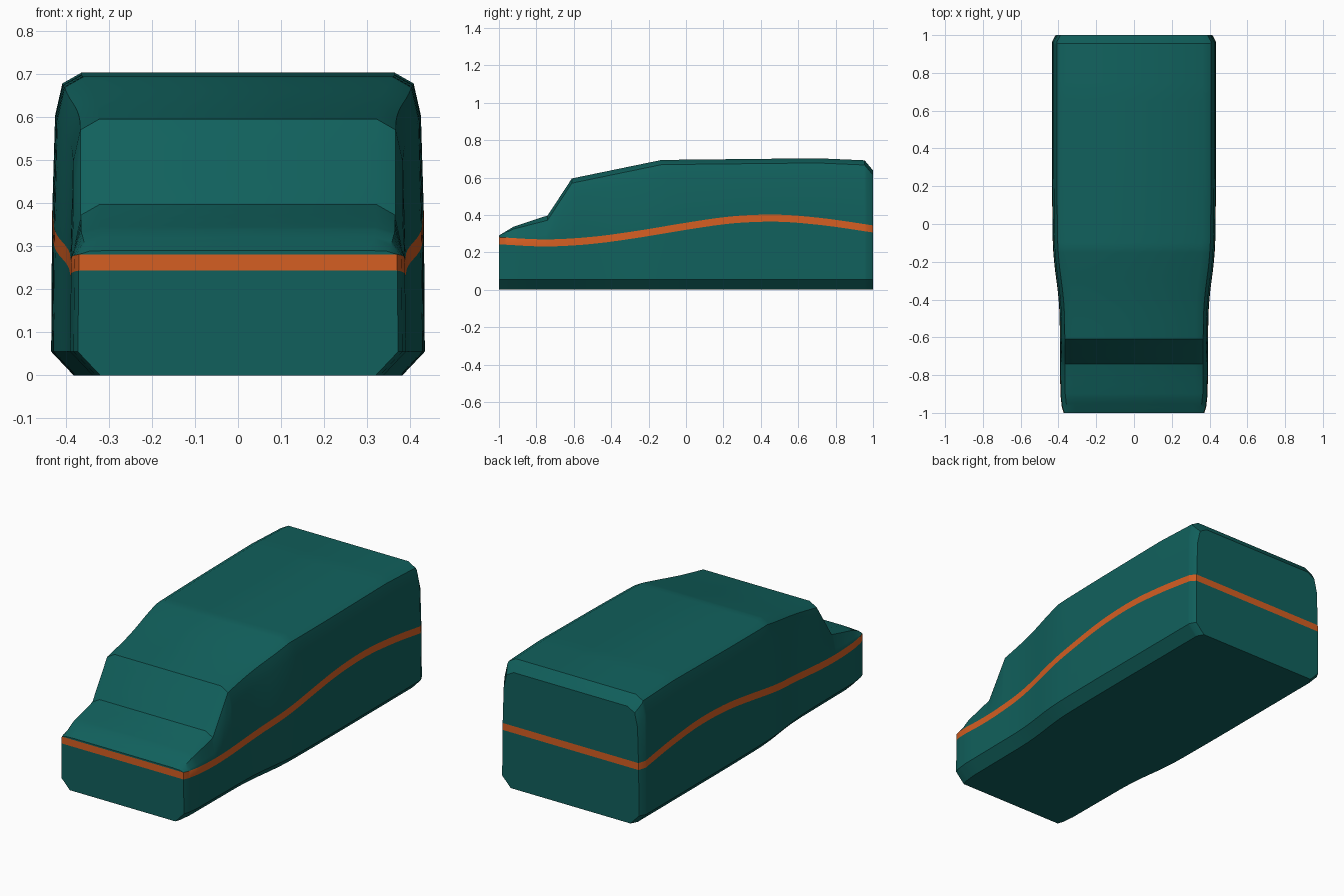
import bpy
import bmesh
import math

cube = bpy.data.objects.get("Cube")
if cube:
    bpy.data.objects.remove(cube, do_unlink=True)


def material(name, rgb):
    mat = bpy.data.materials.new(name)
    mat.use_nodes = True
    mat.diffuse_color = (*rgb, 1)
    mat.node_tree.nodes["Principled BSDF"].inputs["Base Color"].default_value = (*rgb, 1)
    return mat


def linear(points, y):
    """Straight interpolation through (y, value) pairs."""
    for (a, va), (b, vb) in zip(points, points[1:]):
        if y <= b:
            return va + (vb - va) * (y - a) / (b - a)
    return points[-1][1]


def eased(points, y):
    """Smooth interpolation: average of the straight one over a short window."""
    lo, hi = points[0][0], points[-1][0]
    reach = min(0.1, y - lo, hi - y)
    return sum(linear(points, y + reach * k / 4) for k in range(-4, 5)) / 9


# Roof height, half width and stripe height along the body
ROOF = [(-1, .29), (-.92, .338), (-.74, .397), (-.61, .595), (-.13, .694),
        (.7, .703), (.955, .692), (1, .638)]
WIDTH = [(-1, .372), (-.97, .382), (-.9, .39), (-.42, .394), (-.16, .43),
         (.2, .434), (.965, .434), (1, .415)]
STRIPE = [(-1, .262), (-.75, .247), (-.5, .262), (-.25, .297), (0, .34),
          (.25, .377), (.5, .386), (.75, .363), (1, .325)]
BAND = 0.019

stations = sorted({round(-1 + .05 * i, 3) for i in range(41)}
                  | {y for y, _ in ROOF} | {y for y, _ in WIDTH})


def section(y):
    """Half section from the floor edge up to the roof edge."""
    roof, mid = linear(ROOF, y), eased(STRIPE, y)
    w = eased(WIDTH, y) if -.8 < y < .8 else linear(WIDTH, y)
    room = min(.1, (roof - mid - BAND) * .8)
    return [(w - .052, 0), (w, .055), (w - .002, mid - BAND), (w - .003, mid + BAND),
            (w - .009, roof - room), (w - .026, roof - room * .25), (w - .07, roof)]


# Body shell lofted through the sections
bm = bmesh.new()
rings = []
for y in stations:
    half = section(y)
    rings.append([[bm.verts.new((side * x, y, z)) for x, z in half] for side in (-1, 1)])

STRIPE_LEVEL = 2
levels = len(rings[0][0])


def quad(*verts, stripe=False):
    bm.faces.new(verts).material_index = int(stripe)


for (l0, r0), (l1, r1) in zip(rings, rings[1:]):
    for i in range(levels - 1):
        for a, b in ((l0, l1), (r0, r1)):
            quad(a[i], b[i], b[i + 1], a[i + 1], stripe=i == STRIPE_LEVEL)
    for i in (0, levels - 1):
        quad(l0[i], l1[i], r1[i], r0[i])

# Flat nose and tail, with the stripe running across
for left, right in (rings[0], rings[-1]):
    for i in range(levels - 1):
        quad(left[i], right[i], right[i + 1], left[i + 1], stripe=i == STRIPE_LEVEL)

bmesh.ops.recalc_face_normals(bm, faces=bm.faces)
mesh = bpy.data.meshes.new("van_body")
bm.to_mesh(mesh)
bm.free()
mesh.materials.append(material("deep teal", (.0055, .118, .108)))
mesh.materials.append(material("orange stripe", (.66, .112, .016)))

body = bpy.data.objects.new("van_body", mesh)
bpy.context.collection.objects.link(body)
bpy.context.view_layer.objects.active = body
body.select_set(True)
bpy.ops.object.shade_smooth_by_angle(angle=math.radians(30))
